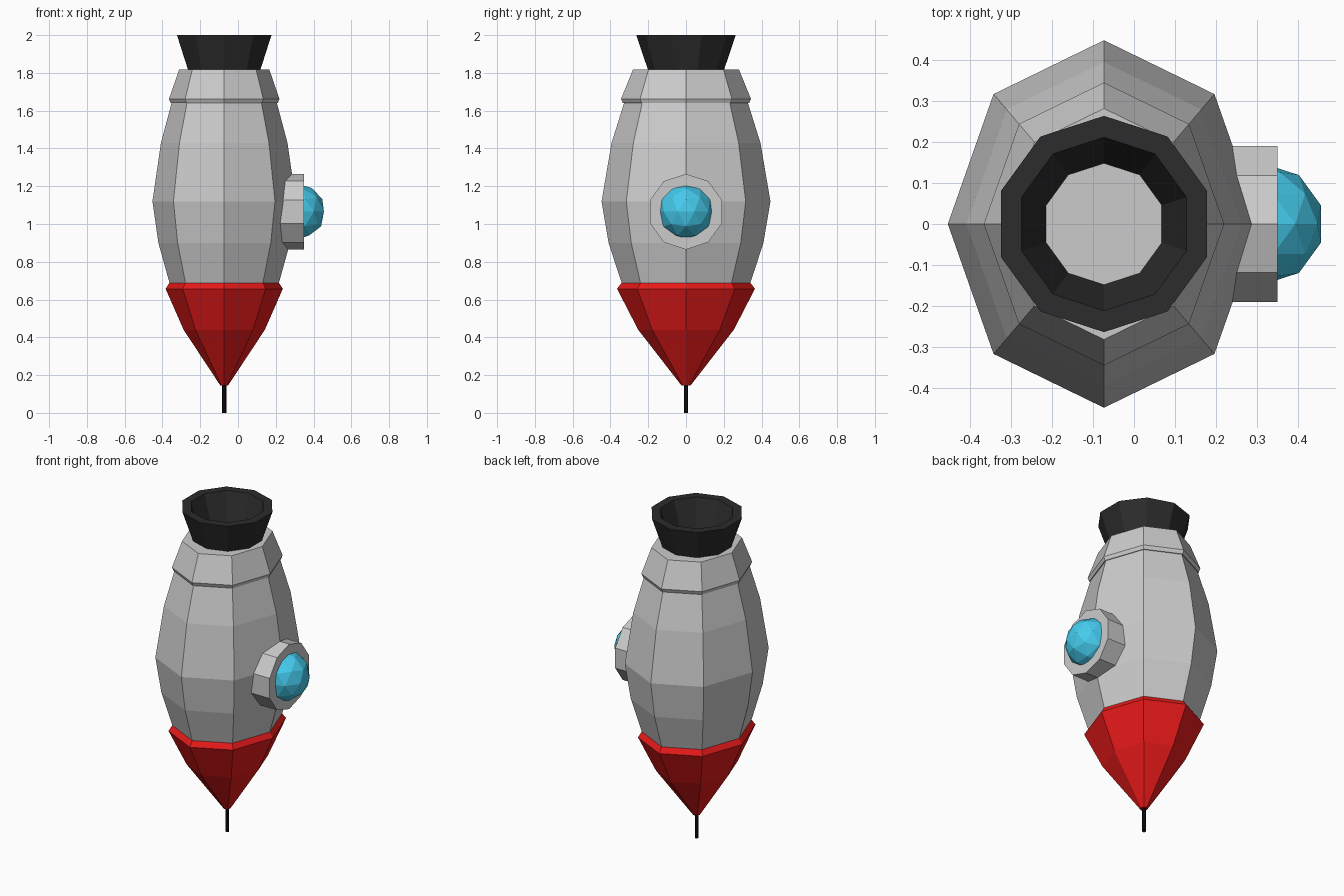
import bpy, bmesh
from math import sin, cos, pi
from mathutils import Matrix

if "Cube" in bpy.data.objects:
    bpy.data.objects.remove(bpy.data.objects["Cube"])

AXIS_X = -0.073   # hull axis sits left of the centre
OVAL = 0.85       # hull is narrower in x than in y


def paint(obj, name, color):
    mat = bpy.data.materials.new(name)
    mat.diffuse_color = (*color, 1)
    mat.use_nodes = True
    mat.node_tree.nodes["Principled BSDF"].inputs["Base Color"].default_value = mat.diffuse_color
    obj.data.materials.append(mat)


def finish(name, bm):
    bmesh.ops.recalc_face_normals(bm, faces=bm.faces)
    mesh = bpy.data.meshes.new(name)
    bm.to_mesh(mesh)
    bm.free()
    obj = bpy.data.objects.new(name, mesh)
    bpy.context.collection.objects.link(obj)
    return obj


def lathe(name, profile, sides=8, oval=1.0, hollow=False):
    """Faceted turning of (radius, z) points; hollow joins last ring to first."""
    bm = bmesh.new()
    rings = []
    for r, z in profile:
        angles = [pi / 2 + 2 * pi * i / sides for i in range(sides)]
        rings.append([bm.verts.new((AXIS_X + r * oval * cos(a), r * sin(a), z))
                      for a in angles])
    pairs = list(zip(rings, rings[1:]))
    if hollow:
        pairs.append((rings[-1], rings[0]))
    else:
        bm.faces.new(rings[0])
        bm.faces.new(rings[-1])
    for lo, hi in pairs:
        for i in range(sides):
            j = (i + 1) % sides
            bm.faces.new((lo[i], lo[j], hi[j], hi[i]))
    return finish(name, bm)


# Grey hull and tail collar
lathe("hull", [(0.338, 0.68), (0.41, 0.90), (0.447, 1.12), (0.394, 1.43),
               (0.325, 1.65)], oval=OVAL)
lathe("tail_collar", [(0.334, 1.64), (0.344, 1.662), (0.281, 1.817)], oval=OVAL)

# Red nose cone, pointing down
nose = lathe("nose_cone", [(0.024, 0.145), (0.253, 0.44), (0.365, 0.657),
                           (0.34, 0.69)], oval=OVAL)
paint(nose, "red", (0.8, 0.01, 0.01))

# Hollow exhaust nozzle and thin nose spike
nozzle = lathe("nozzle", [(0.2, 1.812), (0.263, 2.0), (0.211, 2.0),
                          (0.146, 1.812)], sides=10, hollow=True)
paint(nozzle, "dark_metal", (0.025, 0.025, 0.025))
spike = lathe("nose_spike", [(0.011, 0.0), (0.011, 0.16)])
paint(spike, "black", (0.005, 0.005, 0.005))

# Porthole frame: ten-sided disc facing +x, with corners on the y axis
bm = bmesh.new()
bmesh.ops.create_cone(bm, cap_ends=True, segments=10, radius1=0.2, radius2=0.2,
                      depth=0.15,
                      matrix=Matrix.Translation((0.274, 0, 1.065))
                      @ Matrix.Rotation(pi / 2, 4, 'Y')
                      @ Matrix.Rotation(pi / 2, 4, 'Z'))
finish("porthole_frame", bm)

# Porthole glass: faceted ball
bm = bmesh.new()
bmesh.ops.create_icosphere(bm, subdivisions=2, radius=0.147,
                           matrix=Matrix.Translation((0.315, 0, 1.065)))
paint(finish("porthole_glass", bm), "blue_glass", (0.06, 0.6, 0.85))
